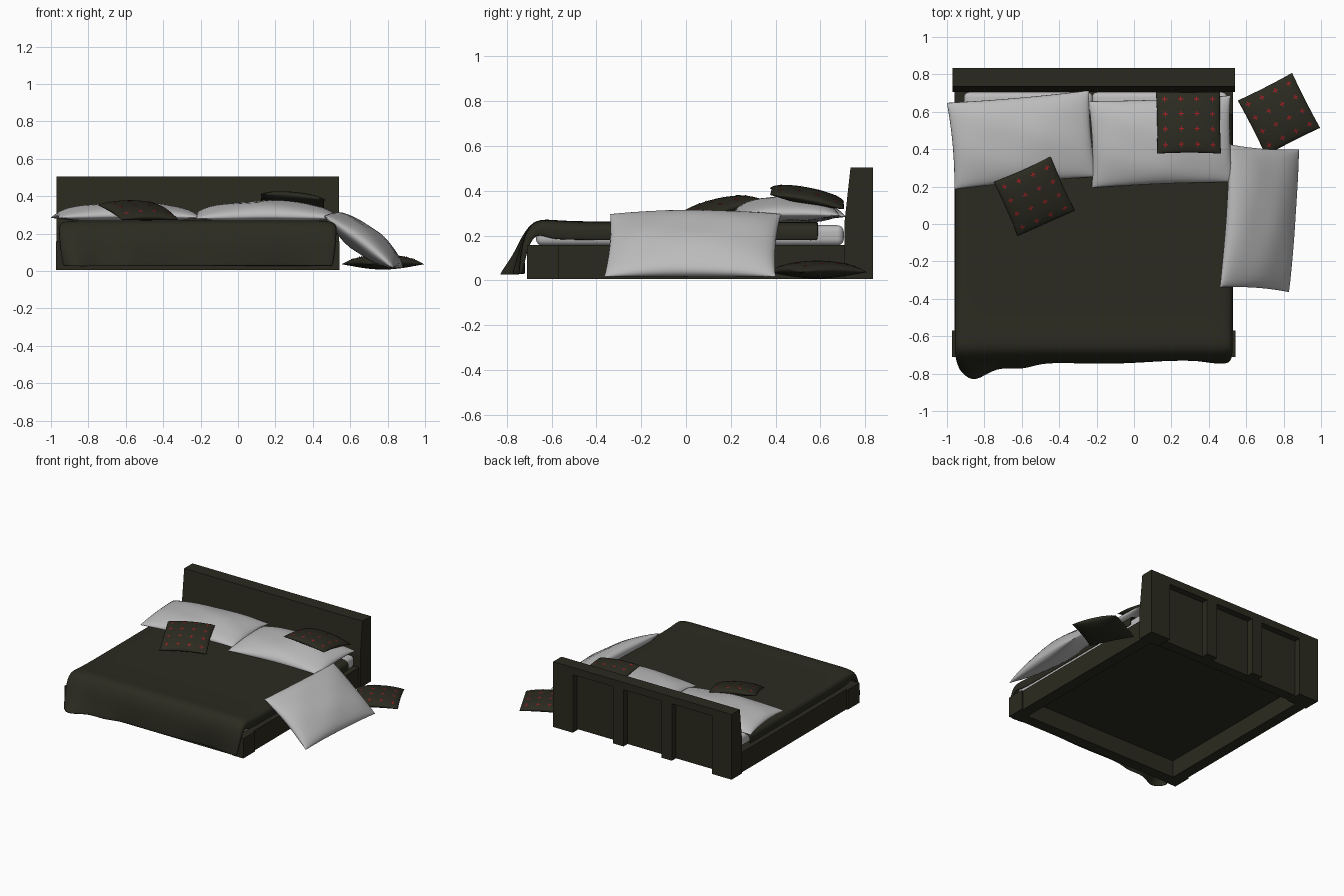
import bpy, bmesh, math

if "Cube" in bpy.data.objects:
    bpy.data.objects.remove(bpy.data.objects["Cube"])


def material(name, rgb):
    m = bpy.data.materials.new(name)
    m.diffuse_color = (*rgb, 1)
    m.use_nodes = True
    m.node_tree.nodes["Principled BSDF"].inputs["Base Color"].default_value = m.diffuse_color
    return m


WOOD = material("dark olive wood", (0.024, 0.023, 0.014))
FABRIC = material("dark olive fabric", (0.024, 0.024, 0.015))
LINEN = material("white linen", (0.50, 0.50, 0.50))
RED = material("red print", (0.36, 0.012, 0.015))
XC = -0.215                      # bed centre line


def finish(name, bm, mat, smooth=None):
    bmesh.ops.recalc_face_normals(bm, faces=bm.faces)
    me = bpy.data.meshes.new(name)
    bm.to_mesh(me)
    bm.free()
    me.materials.append(mat)
    ob = bpy.data.objects.new(name, me)
    bpy.context.collection.objects.link(ob)
    if smooth:
        bpy.ops.object.select_all(action='DESELECT')
        ob.select_set(True)
        bpy.context.view_layer.objects.active = ob
        bpy.ops.object.shade_smooth_by_angle(angle=math.radians(smooth))
    return ob


def box(name, x0, x1, y0, y1, z0, z1, mat, bevel=0):
    bm = bmesh.new()
    bmesh.ops.create_cube(bm, size=1)
    for v in bm.verts:
        v.co = ((x0 + x1) / 2 + v.co.x * (x1 - x0),
                (y0 + y1) / 2 + v.co.y * (y1 - y0),
                (z0 + z1) / 2 + v.co.z * (z1 - z0))
    if bevel:
        bmesh.ops.bevel(bm, geom=bm.edges[:], offset=bevel, segments=5,
                        profile=0.5, affect='EDGES')
    return finish(name, bm, mat, 50 if bevel else None)


def extrude_x(name, profile, x0, x1, mat):
    bm = bmesh.new()
    f = bm.faces.new([bm.verts.new((x0, y, z)) for y, z in profile])
    r = bmesh.ops.extrude_face_region(bm, geom=[f])
    for v in r["geom"]:
        if isinstance(v, bmesh.types.BMVert):
            v.co.x = x1
    return finish(name, bm, mat)


# Headboard: leaning front slab, with posts, stiles and top rail framing the back
extrude_x("headboard_slab", [(0.707, 0.015), (0.707, 0.25), (0.735, 0.505),
                             (0.785, 0.505), (0.785, 0.015)], -0.97, 0.54, WOOD)
for side in (-1, 1):
    a, b = sorted((XC + side * 0.59, XC + side * 0.756))
    extrude_x("headboard_post", [(0.707, 0.005), (0.707, 0.25), (0.735, 0.505),
                                 (0.835, 0.505), (0.835, 0.005)], a, b, WOOD)
    c = XC + side * 0.205
    box("headboard_stile", c - 0.045, c + 0.045, 0.775, 0.835, 0.015, 0.45, WOOD)
box("headboard_top_rail", -0.82, 0.39, 0.775, 0.835, 0.45, 0.505, WOOD)

# Bed base: open rails under two thin panels
for side in (-1, 1):
    a, b = sorted((XC + side * 0.66, XC + side * 0.745))
    box("side_rail", a, b, -0.60, 0.71, 0.005, 0.157, WOOD)
    a, b = sorted((XC + side * 0.66, XC + side * 0.757))
    box("foot_post", a, b, -0.71, -0.57, 0.005, 0.157, WOOD)
    a, b = sorted((XC, XC + side * 0.67))
    box("base_panel", a, b, -0.63, 0.708, 0.135, 0.155, WOOD)
box("foot_rail", -0.88, 0.45, -0.705, -0.62, 0.005, 0.157, WOOD)

# Two mattresses side by side
box("mattress_left", -0.91, -0.22, -0.67, 0.705, 0.155, 0.246, LINEN, 0.03)
box("mattress_right", -0.225, 0.50, -0.67, 0.705, 0.155, 0.246, LINEN, 0.03)

# Duvet: lengthwise path (y, z, edge drop, inward y, inward z, flare amount)
path = [(0.59, .260, .085, 0, -1, 0), (0.57, .262, .085, 0, -1, 0),
        (0.3, .262, .085, 0, -1, 0), (-.1, .262, .085, 0, -1, 0),
        (-.53, .262, .085, 0, -1, 0), (-.62, .274, .09, .1, -1, 0),
        (-.685, .266, .075, .5, -.85, 0), (-.725, .20, .045, .9, -.2, .1),
        (-.74, .12, .03, 1, 0, .35), (-.745, .07, .025, 1, 0, .7),
        (-.75, .026, .02, 1, 0, 1)]
# Crosswise columns (x, share of edge drop, hem flare)
cols = [(-.955, 1, .02), (-.96, .45, .03), (-.945, .08, .05), (-.87, 0, .11),
        (-.75, 0, .01), (-.6, 0, .04), (-.5, 0, -.015), (-.2, 0, .005),
        (.1, 0, -.01), (.3, 0, -.03), (.44, 0, 0), (.515, .08, 0),
        (.53, .45, 0), (.525, 1, 0)]
bm = bmesh.new()
rows = []
for y, z, drop, iy, iz, t in path:
    rows.append([bm.verts.new((x + (XC - x) * 0.03 * t,
                               y + iy * drop * s - fl * t,
                               z + iz * drop * s)) for x, s, fl in cols])
for r0, r1 in zip(rows, rows[1:]):
    for i in range(len(cols) - 1):
        bm.faces.new((r0[i], r1[i], r1[i + 1], r0[i + 1]))
duvet = finish("duvet", bm, FABRIC, 180)
sol = duvet.modifiers.new("thickness", 'SOLIDIFY')
sol.thickness = 0.01
sol.offset = -1
sub = duvet.modifiers.new("soft", 'SUBSURF')
sub.levels = sub.render_levels = 2


# Pillows and cushions: pinched-corner cushions from two domed sheets
def surface(u, v, a, b, h, pinch, wave):
    dome = max(0, (1 - u * u) * (1 - v * v)) ** 0.48
    x = a * u * (1 - pinch * (1 - v * v))
    y = b * v * (1 - pinch * (1 - u * u))
    z = h * dome - 0.012 * (u * v) ** 2
    z += wave * math.sin(5 * u + 2 * v) * math.cos(4 * v - u) * dome
    return x, y, z


def pillow(name, loc, rot, a, b, top, bottom, mat, pinch=0.03, wave=0.005):
    n = 20
    ts = [math.sin(math.pi / 2 * (2 * i / n - 1)) for i in range(n + 1)]
    bm = bmesh.new()
    for h in (top, -bottom):
        g = [[bm.verts.new(surface(u, v, a, b, h, pinch, wave)) for v in ts]
             for u in ts]
        for i in range(n):
            for j in range(n):
                bm.faces.new((g[i][j], g[i + 1][j], g[i + 1][j + 1], g[i][j + 1]))
    bmesh.ops.remove_doubles(bm, verts=bm.verts, dist=0.0002)
    ob = finish(name, bm, mat, 80)
    ob.location = loc
    ob.rotation_euler = [math.radians(r) for r in rot]
    return ob


pillow("pillow_left", (-0.60, 0.45, 0.296), (0, 0, 5), 0.382, 0.232,
       0.072, 0.04, LINEN)
pillow("pillow_right", (0.145, 0.44, 0.296), (1, 0, 2.3), 0.380, 0.232,
       0.080, 0.04, LINEN)
pillow("pillow_leaning", (0.678, 0.03, 0.165), (0, 37, -4), 0.232, 0.383,
       0.075, 0.075, LINEN)


def printed_cushion(name, loc, rot, a, b, top, bottom):
    pillow(name, loc, rot, a, b, top, bottom, FABRIC, 0.02, 0)
    # Red crosses printed on the upper side
    bm = bmesh.new()
    long, thin = 0.014, 0.0028
    for i in range(4):
        for j in range(4):
            u0, v0 = -0.75 + 0.5 * i, -0.75 + 0.5 * j
            for du, dv in ((long / a, thin / b), (thin / a, long / b)):
                q = []
                for su, sv in ((-1, -1), (1, -1), (1, 1), (-1, 1)):
                    x, y, z = surface(u0 + su * du, v0 + sv * dv,
                                      a, b, top, 0.02, 0)
                    q.append(bm.verts.new((x, y, z + 0.003)))
                bm.faces.new(q)
    ob = finish(name + "_crosses", bm, RED)
    # Every cross faces up
    for p in ob.data.polygons:
        if p.normal.z < 0:
            p.flip()
    ob.location = loc
    ob.rotation_euler = [math.radians(r) for r in rot]


printed_cushion("cushion_on_pillow", (0.292, 0.543, 0.376), (-11, 5, 0),
                0.172, 0.168, 0.036, 0.036)
printed_cushion("cushion_on_duvet", (-0.533, 0.146, 0.325), (14, 0, 24),
                0.167, 0.163, 0.038, 0.038)
printed_cushion("cushion_on_floor", (0.775, 0.587, 0.048), (0, 0, 27),
                0.163, 0.165, 0.040, 0.040)
